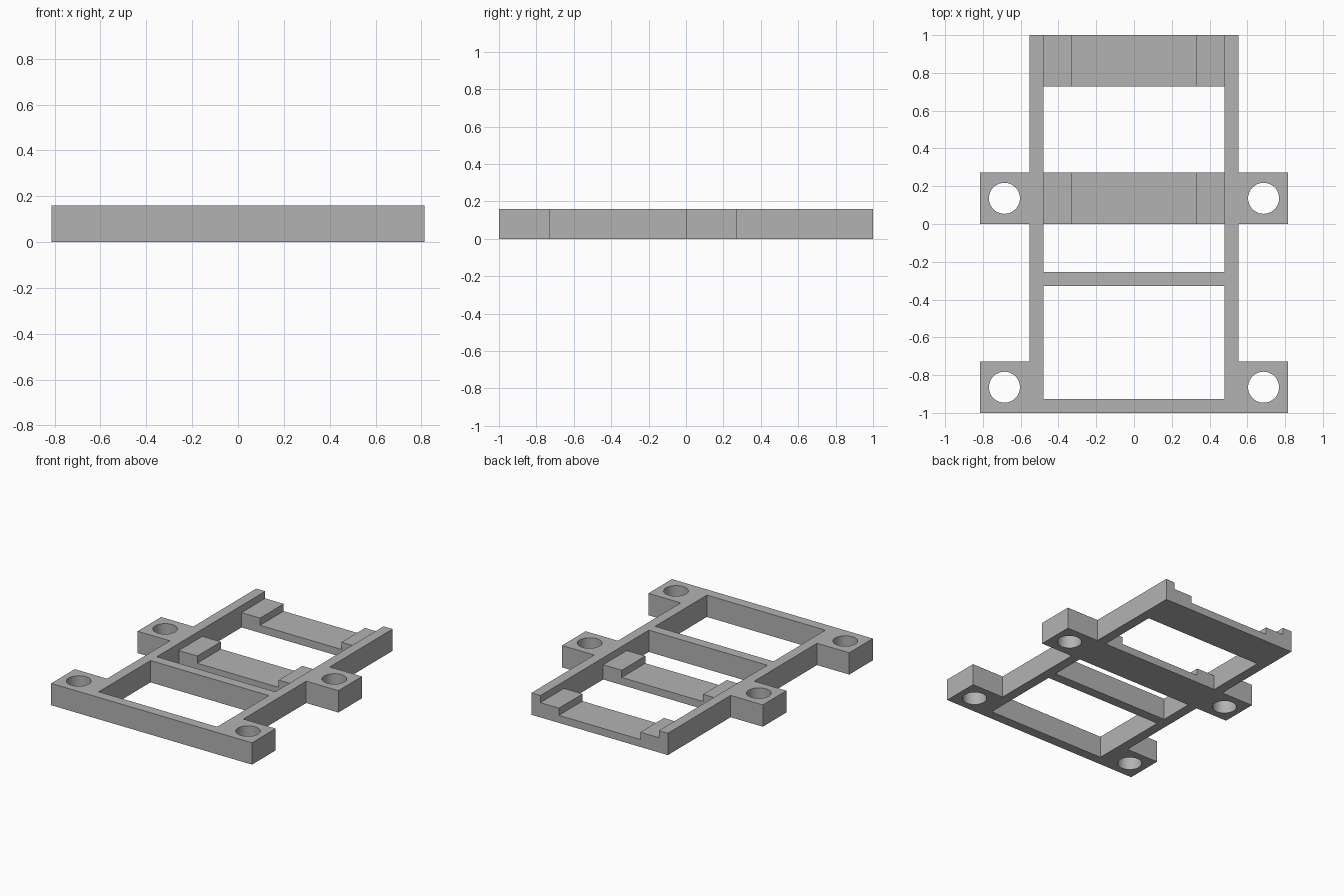
import bpy, bmesh, math
from mathutils import Vector

if "Cube" in bpy.data.objects:
    bpy.data.objects.remove(bpy.data.objects["Cube"])

H = 0.16                      # full frame height
RAIL_OUT, RAIL_IN = 0.553, 0.48
TAB_X = 0.814
HOLE_X, HOLE_R = 0.686, 0.082

grey = bpy.data.materials.new("plain grey")
grey.diffuse_color = (0.45, 0.45, 0.45, 1)
grey.use_nodes = True
grey.node_tree.nodes["Principled BSDF"].inputs["Base Color"].default_value = grey.diffuse_color


def mirrored(half):
    """Close a right-hand half outline by mirroring it in x."""
    return half + [(-x, y) for x, y in reversed(half)]


def circle(cx, cy, r, n=48):
    return [(cx + r * math.cos(2 * math.pi * i / n),
             cy + r * math.sin(2 * math.pi * i / n)) for i in range(n)]


def extrude_loops(name, loops, to_3d, direction):
    """Fill flat loops (first is the outline, others are holes) and extrude."""
    bm = bmesh.new()
    edges = []
    for loop in loops:
        vs = [bm.verts.new(to_3d(a, b)) for a, b in loop]
        edges += [bm.edges.new((vs[i - 1], vs[i])) for i in range(len(vs))]
    bmesh.ops.triangle_fill(bm, use_beauty=True, edges=edges,
                            normal=Vector(direction).normalized())
    ext = bmesh.ops.extrude_face_region(bm, geom=bm.faces[:],
                                        use_keep_orig=True)
    moved = [g for g in ext["geom"] if isinstance(g, bmesh.types.BMVert)]
    bmesh.ops.translate(bm, verts=moved, vec=direction)
    bmesh.ops.recalc_face_normals(bm, faces=bm.faces[:])
    mesh = bpy.data.meshes.new(name)
    bm.to_mesh(mesh)
    bm.free()
    mesh.materials.append(grey)
    obj = bpy.data.objects.new(name, mesh)
    bpy.context.collection.objects.link(obj)
    bpy.ops.object.select_all(action='DESELECT')
    obj.select_set(True)
    bpy.context.view_layer.objects.active = obj
    bpy.ops.object.shade_smooth_by_angle(angle=math.radians(30))
    return obj


# Frame: rails, four mounting tabs, front bar and cross bar
outline = mirrored([
    (TAB_X, -1), (TAB_X, -0.727), (RAIL_OUT, -0.727), (RAIL_OUT, 0),
    (TAB_X, 0), (TAB_X, 0.273), (RAIL_OUT, 0.273), (RAIL_OUT, 1),
    (RAIL_IN, 1), (RAIL_IN, -0.255)])
front_opening = mirrored([(RAIL_IN, -0.927), (RAIL_IN, -0.328)])
holes = [circle(sx * HOLE_X, y, HOLE_R)
         for sx in (-1, 1) for y in (-0.864, 0.136)]
extrude_loops("frame", [outline, front_opening] + holes,
              lambda x, y: (x, y, 0), (0, 0, H))

# Stepped shelves between the rails
shelf_profile = mirrored([
    (RAIL_IN, 0), (RAIL_IN, 0.108), (0.33, 0.108), (0.33, 0.055)])
for name, y0 in (("middle_shelf", 0.0), ("back_shelf", 0.727)):
    extrude_loops(name, [shelf_profile],
                  lambda x, z, y0=y0: (x, y0, z), (0, 0.273, 0))
